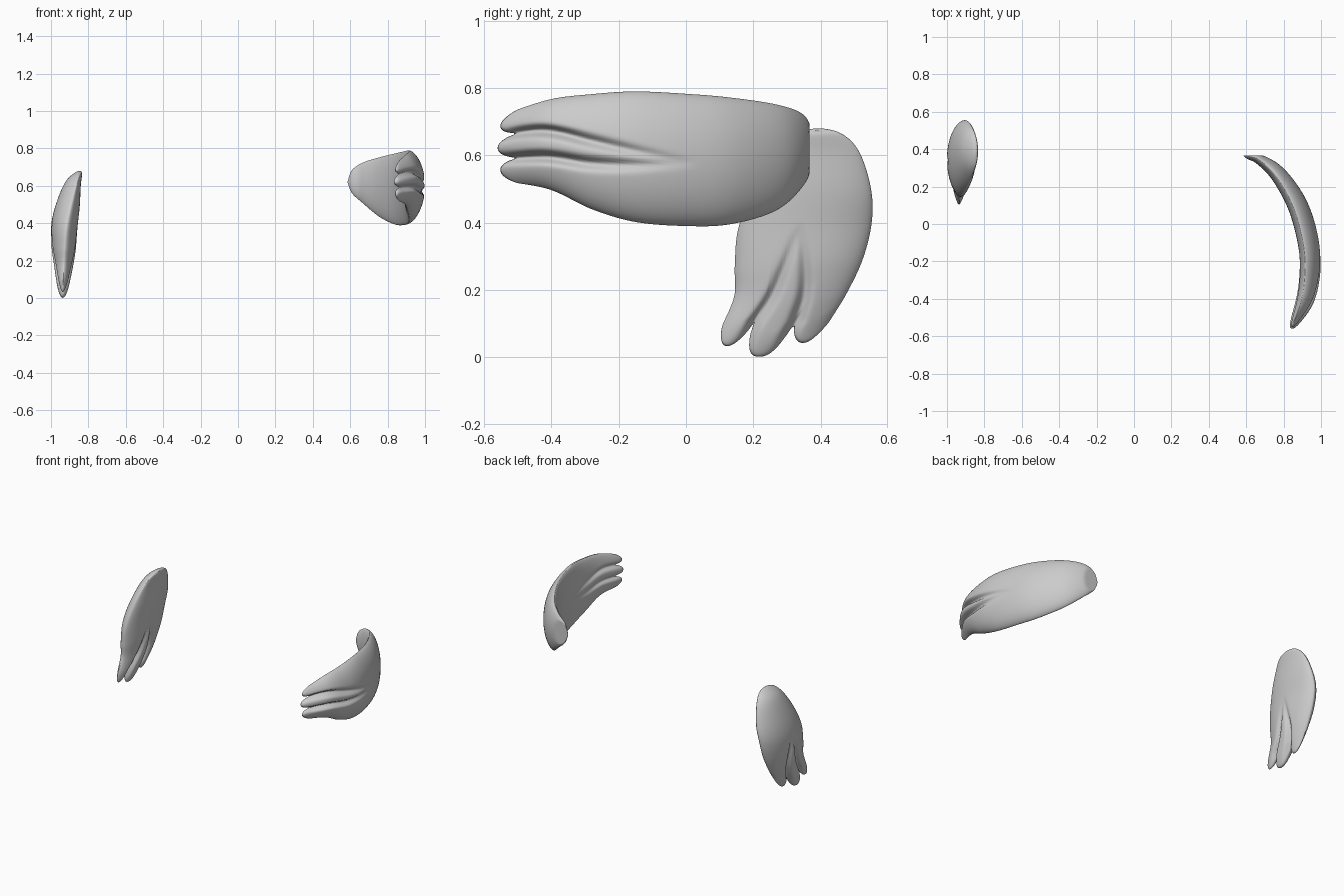
import bpy, bmesh, math
from mathutils import Vector

if "Cube" in bpy.data.objects:
    bpy.data.objects.remove(bpy.data.objects["Cube"])

NU, NV = 80, 80


def spline(stations, u):
    # Catmull-Rom through station tuples
    n = len(stations) - 1
    f = min(max(u, 0), 1) * n
    i = min(int(f), n - 1)
    t = f - i
    a, b, c, d = (stations[min(max(k, 0), n)] for k in (i - 1, i, i + 1, i + 2))
    return [0.5 * (2*q + (r - p)*t + (2*p - 5*q + 4*r - s)*t*t + (3*q - p - 3*r + s)*t**3)
            for p, q, r, s in zip(a, b, c, d)]


def edges(stations, u):
    s = spline(stations, u)
    return Vector(s[0:3]), Vector(s[3:6]), max(s[6], 0), max(s[7], 0)


def build_wing(name, stations, notches, tips, base, meet, start, ymax=9):
    """Lens-shaped loft between two edges, ending in three feather tips."""
    cuts = [0] + notches + [1]

    def length(v):
        k = 0 if v < cuts[1] else 1 if v < cuts[2] else 2
        f = (v - cuts[k]) / (cuts[k + 1] - cuts[k])
        return base + (tips[k] - base) * max(math.sin(math.pi * f), 0) ** 0.6

    bm = bmesh.new()
    layers = []
    for side in (0, 1):
        grid = []
        for i in range(NU + 1):
            t = math.sin(i / NU * math.pi / 2) * 0.5 + i / NU * 0.5
            row = []
            for j in range(NV + 1):
                v = 0.5 - 0.5 * math.cos(math.pi * j / NV)
                u = length(v) * t
                a, b, out, inn = edges(stations, u)
                # surface normal from the local frame
                uu = min(max(u, 0.03), 0.97)
                a0, b0, _, _ = edges(stations, uu - 0.02)
                a1, b1, _, _ = edges(stations, uu + 0.02)
                nrm = ((b0 + b1) - (a0 + a1)).cross((a1 + b1) - (a0 + b0)).normalized()
                # lens profile, rounded tip and feather grooves
                w = max(1 - (2*v - 1) ** 2, 0) ** 0.6
                w *= math.sqrt(max(1 - max(0, (t - 0.88) / 0.12) ** 2, 0))
                r = min(max((u - start) / (base - start), 0), 1)
                for c in notches:
                    g = meet + (c - meet) * r
                    w *= 1 - 0.75 * r ** 1.3 * math.exp(-((v - g) / (0.025 + 0.035*r)) ** 2)
                p = a.lerp(b, v) + nrm * (w * out if side == 0 else -w * inn)
                p.y = min(p.y, ymax)
                row.append(bm.verts.new(p))
            grid.append(row)
        layers.append(grid)
    for grid in layers:
        for i in range(NU):
            for j in range(NV):
                bm.faces.new((grid[i][j], grid[i+1][j], grid[i+1][j+1], grid[i][j+1]))
    bmesh.ops.remove_doubles(bm, verts=bm.verts, dist=0.0002)
    bmesh.ops.recalc_face_normals(bm, faces=bm.faces)
    mesh = bpy.data.meshes.new(name)
    bm.to_mesh(mesh)
    bm.free()
    for p in mesh.polygons:
        p.use_smooth = True
    bpy.context.collection.objects.link(bpy.data.objects.new(name, mesh))


# Raised wing: x, y, lower z, upper z, outer bulge, inner bulge
raised = [(.585, .366, .62, .62, 0, 0), (.61, .362, .56, .685, .015, .015),
          (.67, .343, .505, .725, .03, .025), (.755, .265, .435, .752, .055, .03),
          (.835, .13, .395, .772, .075, .03), (.882, 0, .39, .783, .083, .03),
          (.912, -.15, .402, .79, .085, .03), (.914, -.28, .44, .782, .08, .03),
          (.895, -.41, .50, .765, .065, .03), (.84, -.56, .525, .715, .035, .025)]
build_wing("raised_wing",
           [(x, y, lo, x, y, hi, o, i) for x, y, lo, hi, o, i in raised],
           [.34, .68], [.99, 1, .99], .945, .48, .55, .367)

# Lowered wing: x, front edge y z, back edge y z, outer bulge, inner bulge
lowered = [(-.835, .39, .675, .39, .675, 0, 0), (-.845, .32, .66, .46, .665, .025, .012),
           (-.865, .26, .60, .515, .61, .06, .025), (-.89, .20, .50, .55, .50, .08, .045),
           (-.915, .155, .38, .552, .40, .083, .058), (-.925, .145, .27, .525, .29, .073, .06),
           (-.93, .143, .18, .475, .185, .055, .05), (-.935, .10, .08, .415, .085, .035, .035),
           (-.937, .06, .001, .385, .002, .02, .02)]
build_wing("lowered_wing",
           [(x, ay, az, x, by, bz, o, i) for x, ay, az, by, bz, o, i in lowered],
           [.29, .68], [.94, 1, .93], .84, .46, .48)
